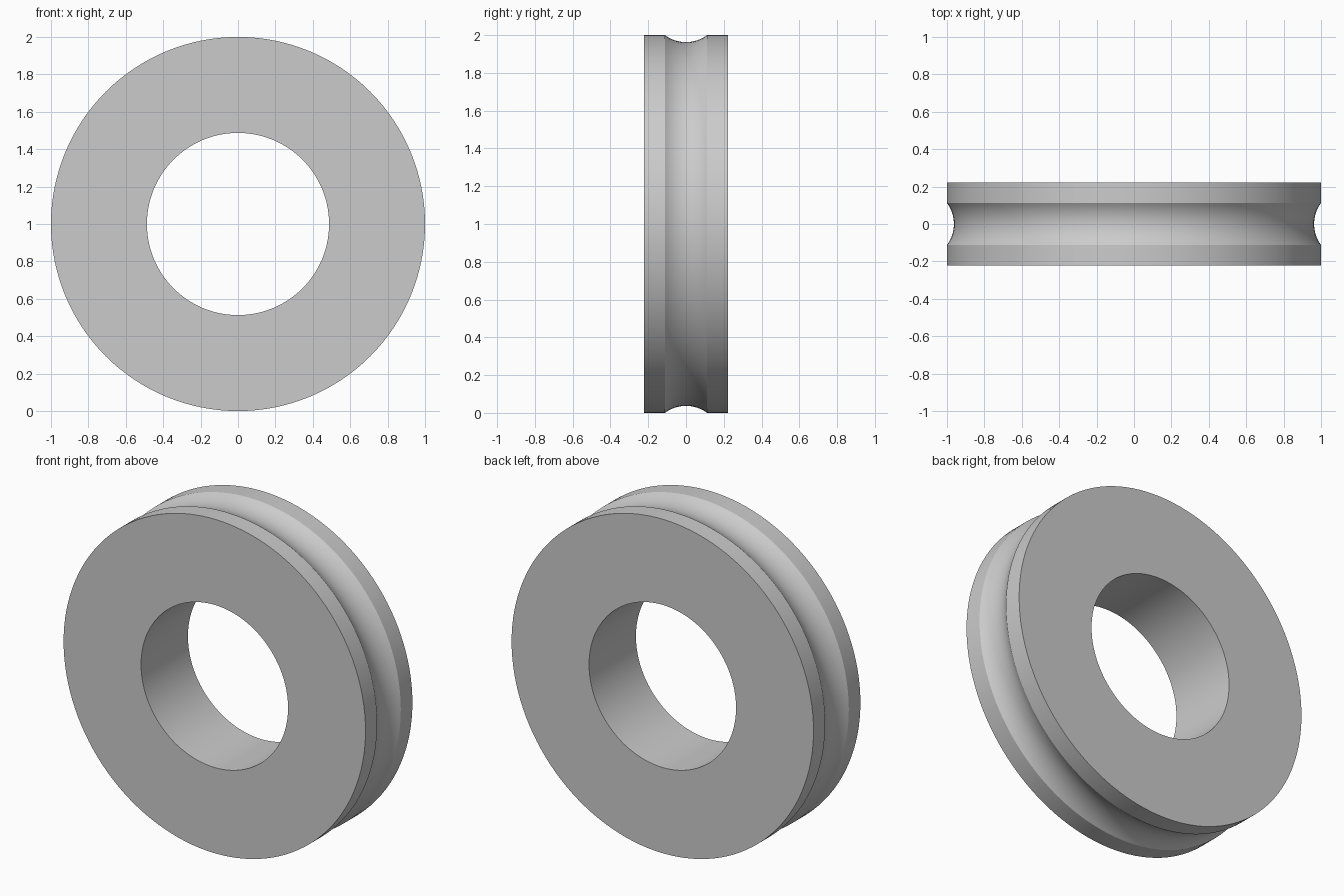
import bpy, bmesh, math

if "Cube" in bpy.data.objects:
    bpy.data.objects.remove(bpy.data.objects["Cube"])

OUTER, BORE, HALF = 1.0, 0.487, 0.222     # radii and half thickness
GROOVE, DEPTH = 0.112, 0.037              # groove half width and depth
SEGMENTS, ARC_STEPS = 128, 16

# Plain grey material
grey = bpy.data.materials.new("plain_grey")
grey.use_nodes = True
colour = (0.6, 0.6, 0.6, 1)
grey.diffuse_color = colour
grey.node_tree.nodes["Principled BSDF"].inputs["Base Color"].default_value = colour

# Cross-section as (radius, y): square bore and rims with a round groove
arc_r = (GROOVE**2 + DEPTH**2) / (2 * DEPTH)
arc_centre = OUTER - DEPTH + arc_r
sweep = math.asin(GROOVE / arc_r)
profile = [(BORE, -HALF), (OUTER, -HALF)]
for i in range(ARC_STEPS + 1):
    a = sweep * (2 * i / ARC_STEPS - 1)
    profile.append((arc_centre - arc_r * math.cos(a), arc_r * math.sin(a)))
profile += [(OUTER, HALF), (BORE, HALF)]

# Revolve the section about the wheel axis
bm = bmesh.new()
rings = []
for s in range(SEGMENTS):
    t = math.tau * s / SEGMENTS
    rings.append([bm.verts.new((r * math.cos(t), y, 1 + r * math.sin(t))) for r, y in profile])
n = len(profile)
for s in range(SEGMENTS):
    a, b = rings[s], rings[(s + 1) % SEGMENTS]
    for k in range(n):
        j = (k + 1) % n
        bm.faces.new((a[k], a[j], b[j], b[k]))
bmesh.ops.recalc_face_normals(bm, faces=bm.faces)
mesh = bpy.data.meshes.new("grooved_wheel")
bm.to_mesh(mesh)
bm.free()
mesh.materials.append(grey)

# Smooth curved surfaces, sharp rim and groove edges
wheel = bpy.data.objects.new("grooved_wheel", mesh)
bpy.context.collection.objects.link(wheel)
bpy.context.view_layer.objects.active = wheel
wheel.select_set(True)
bpy.ops.object.shade_smooth_by_angle(angle=math.radians(25))
